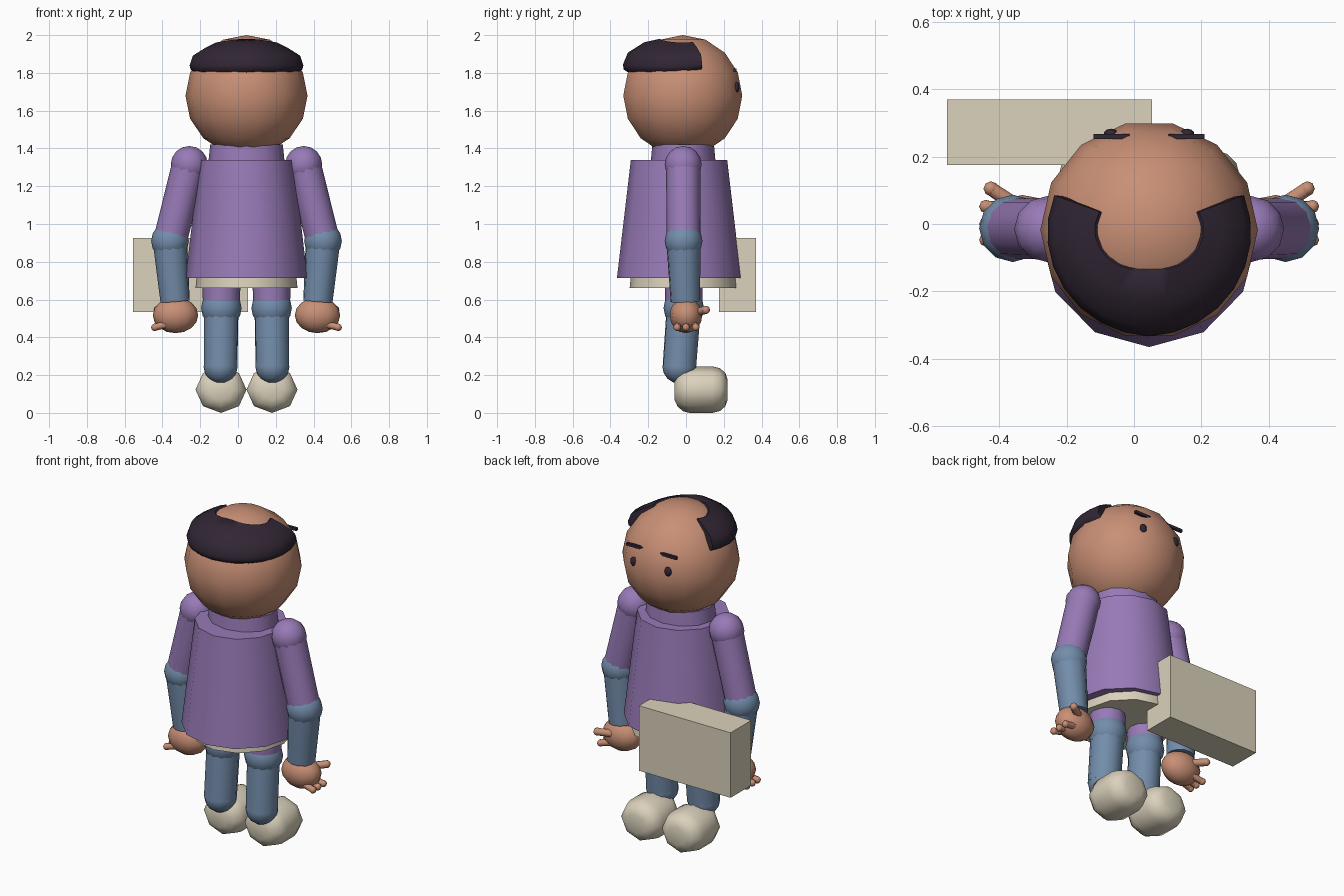
import bpy, bmesh, math
from mathutils import Vector, Matrix

if "Cube" in bpy.data.objects:
    bpy.data.objects.remove(bpy.data.objects["Cube"])

CX = 0.045  # symmetry plane of the figure


def mat(name, r, g, b):
    m = bpy.data.materials.new(name)
    lin = [((c / 255 + 0.055) / 1.055) ** 2.4 for c in (r, g, b)]
    m.diffuse_color = (*lin, 1)
    m.use_nodes = True
    m.node_tree.nodes["Principled BSDF"].inputs["Base Color"].default_value = m.diffuse_color
    return m


SKIN = mat("skin", 200, 143, 117)
PURPLE = mat("purple_cloth", 152, 122, 183)
BLUE = mat("blue_cloth", 115, 141, 171)
CREAM = mat("cream", 219, 210, 188)
DARK = mat("dark_hair", 49, 38, 52)


def finish(bm, name, m, angle=55):
    bmesh.ops.recalc_face_normals(bm, faces=bm.faces)
    me = bpy.data.meshes.new(name)
    bm.to_mesh(me)
    bm.free()
    ob = bpy.data.objects.new(name, me)
    bpy.context.collection.objects.link(ob)
    me.materials.append(m)
    bpy.ops.object.select_all(action='DESELECT')
    ob.select_set(True)
    bpy.context.view_layer.objects.active = ob
    bpy.ops.object.shade_smooth_by_angle(angle=math.radians(angle))
    return ob


def ball(name, m, loc, size, u=12, v=8, turn=0):
    bm = bmesh.new()
    mx = Matrix.Translation(loc) @ Matrix.Diagonal((*size, 1)) @ Matrix.Rotation(turn, 4, 'Z')
    bmesh.ops.create_uvsphere(bm, u_segments=u, v_segments=v, radius=1, matrix=mx)
    return finish(bm, name, m)


def tube(name, m, a, b, ra, rb, seg=12, squash=1.0):
    """Tapered cylinder from a (radius ra) to b (radius rb)."""
    a, b = Vector(a), Vector(b)
    d = b - a
    bm = bmesh.new()
    rot = Vector((0, 0, 1)).rotation_difference(d).to_matrix().to_4x4()
    mx = Matrix.Translation((a + b) / 2) @ rot @ Matrix.Diagonal((1, squash, 1, 1))
    bmesh.ops.create_cone(bm, cap_ends=True, segments=seg, radius1=ra, radius2=rb,
                          depth=d.length, matrix=mx)
    return finish(bm, name, m)


def box(name, m, lo, hi):
    lo, hi = Vector(lo), Vector(hi)
    bm = bmesh.new()
    mx = Matrix.Translation((lo + hi) / 2) @ Matrix.Diagonal((*(hi - lo), 1))
    bmesh.ops.create_cube(bm, size=1, matrix=mx)
    return finish(bm, name, m)


# head, collar, coat and shirt hem
HEAD = Vector((CX, -0.017, 1.68))
ball("head", SKIN, HEAD, (0.323, 0.323, 0.32), 14, 8, math.pi / 2)
tube("collar", PURPLE, (CX, -0.015, 1.30), (CX, -0.015, 1.42), 0.205, 0.192, 12, 0.85)
tube("coat", PURPLE, (CX, -0.037, 0.715), (CX, -0.037, 1.34), 0.322, 0.25, 12, 1.02)
tube("shirt_hem", CREAM, (CX, -0.015, 0.66), (CX, -0.015, 0.76), 0.27, 0.26, 12, 1.05)

# hair: horseshoe shell around the back of the head
bm = bmesh.new()
cols = []
N = 16
END = math.radians(110)
for i in range(-1, N + 2):
    k = min(max(i, 0), N) / N * 2 - 1
    az = k * END                       # 0 = back of head
    tip = i < 0 or i > N
    if tip:
        az *= 1.02
    side = min(abs(math.sin(az)), 1.0)
    top = 68 - 8 * side ** 2           # inner bald edge
    col = []
    for t, r in ((0, .29), (.04, .342), (.12, .357), (.35, .369), (.7, .348), (1, .324), (1.06, .29)):
        low = 22 + 3 * (abs(k) ** 3)
        e = math.radians(low + (top - low) * t)
        if r > .3:
            r -= .014 * side * (1 if t < 1 else 0)
        if tip:
            r = .29
        col.append(bm.verts.new(HEAD + r * Vector((math.sin(az) * math.cos(e),
                                                   -math.cos(az) * math.cos(e), math.sin(e)))))
    cols.append(col)
for a, b in zip(cols, cols[1:]):
    for j in range(len(a) - 1):
        bm.faces.new((a[j], a[j + 1], b[j + 1], b[j]))
bm.normal_update()
finish(bm, "hair", DARK, 60)

# paired parts
for s, side in ((-1, "left"), (1, "right")):
    def P(x, y, z):
        return (CX + s * x, y, z)

    # face
    ball(side + "_eye", DARK, P(0.113, 0.268, 1.723), (0.022, 0.015, 0.028), 10, 6)
    lo, hi = P(0.058, 0.252, 1.805), P(0.165, 0.267, 1.822)
    box(side + "_eyebrow", DARK, [min(p) for p in zip(lo, hi)], [max(p) for p in zip(lo, hi)])

    # arm
    shoulder, elbow, wrist = P(0.303, -0.015, 1.315), P(0.405, -0.013, 0.91), P(0.378, -0.004, 0.59)
    ball(side + "_shoulder", PURPLE, shoulder, (0.098,) * 3)
    tube(side + "_upper_arm", PURPLE, shoulder, elbow, 0.091, 0.089)
    ball(side + "_elbow", BLUE, elbow, (0.1,) * 3)
    tube(side + "_forearm", BLUE, elbow, wrist, 0.092, 0.078)

    # hand with three fingers and a thumb
    ball(side + "_hand", SKIN, P(0.376, 0.0, 0.517), (0.12, 0.086, 0.095))
    for n, y in enumerate((-0.047, 0.0, 0.052)):
        tip = P(0.485, y, 0.453)
        tube(f"{side}_finger_{n + 1}", SKIN, P(0.40, y * 0.8, 0.475), tip, 0.02, 0.018, 8)
        ball(f"{side}_fingertip_{n + 1}", SKIN, tip, (0.02,) * 3, 8, 6)
    tip = P(0.47, 0.105, 0.545)
    tube(side + "_thumb", SKIN, P(0.38, 0.045, 0.53), tip, 0.022, 0.021, 8)
    ball(side + "_thumb_tip", SKIN, tip, (0.022,) * 3, 8, 6)

    # leg
    knee, ankle = P(0.133, -0.012, 0.555), P(0.137, -0.035, 0.245)
    tube(side + "_thigh", PURPLE, P(0.132, -0.012, 0.80), knee, 0.102, 0.098)
    ball(side + "_knee", BLUE, knee, (0.107,) * 3)
    tube(side + "_shin", BLUE, knee, ankle, 0.092, 0.09)
    ball(side + "_ankle", BLUE, ankle, (0.09,) * 3)

    # shoe: eight-sided rounded barrel running front to back
    bm = bmesh.new()
    rings = []
    for y, r in ((-0.06, 0.45), (-0.045, 0.72), (-0.015, 0.93), (0.02, 1.0),
                 (0.14, 1.0), (0.18, 0.92), (0.208, 0.72), (0.22, 0.45)):
        rings.append([bm.verts.new(P(0.135 + 0.135 * r * math.cos(q * math.pi / 4), y,
                                     0.123 + 0.123 * r * math.sin(q * math.pi / 4)))
                      for q in range(8)])
    for a, b in zip(rings, rings[1:]):
        for q in range(8):
            bm.faces.new((a[q], a[(q + 1) % 8], b[(q + 1) % 8], b[q]))
    bm.faces.new(rings[0])
    bm.faces.new(rings[-1])
    finish(bm, side + "_shoe", CREAM)

# carried case
box("case", CREAM, (-0.555, 0.175, 0.535), (0.053, 0.37, 0.925))
